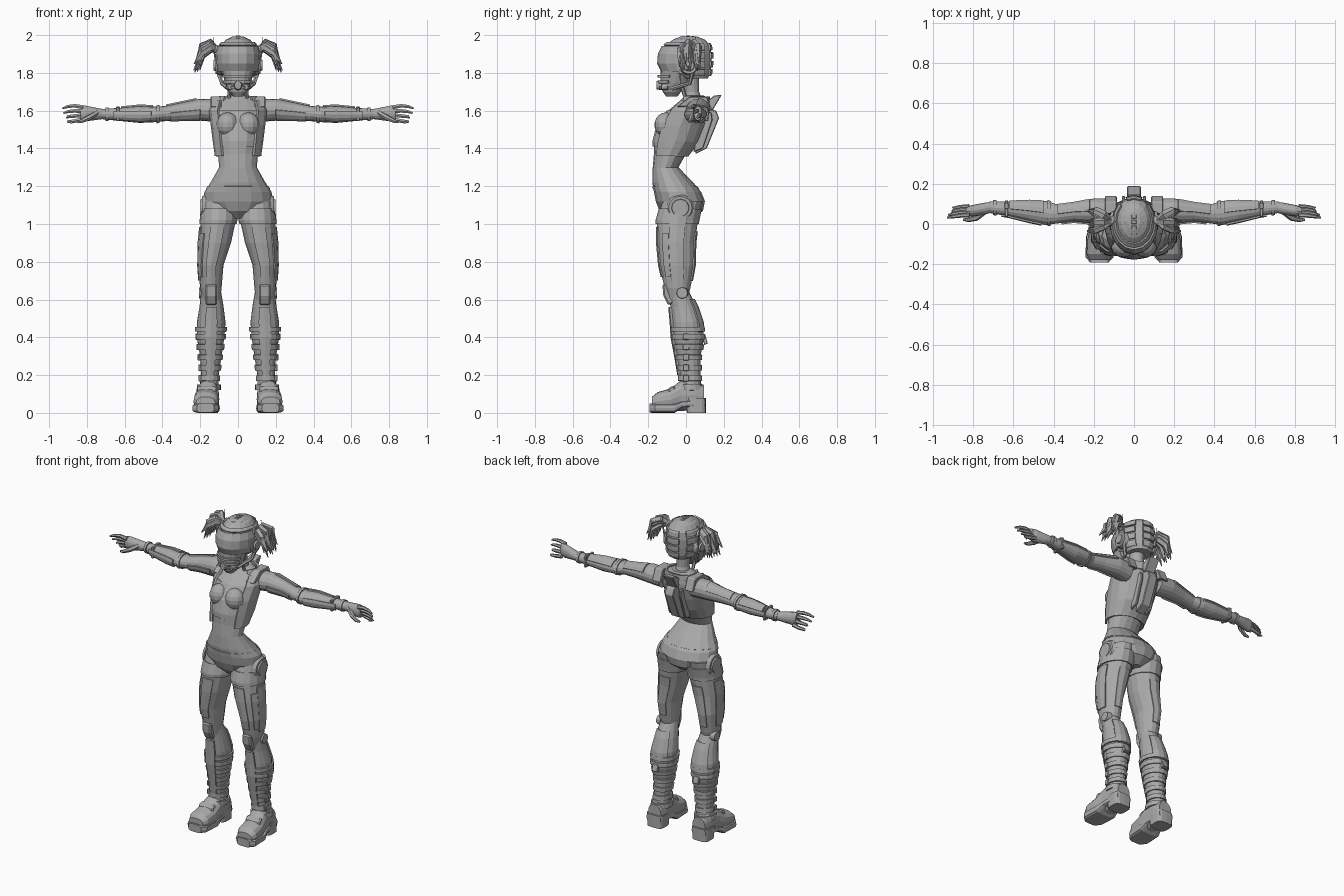
import bpy, bmesh, math, random
from mathutils import Vector, Matrix

random.seed(4)
cube = bpy.data.objects.get("Cube")
if cube:
    bpy.data.objects.remove(cube)

grey = bpy.data.materials.new("plain_grey")
grey.use_nodes = True
grey.diffuse_color = (0.4, 0.4, 0.4, 1)
grey.node_tree.nodes["Principled BSDF"].inputs["Base Color"].default_value = grey.diffuse_color
SIDES = 16


def finish(name, bm, mirror=False, thick=0, bevel=0):
    bmesh.ops.recalc_face_normals(bm, faces=bm.faces)
    mesh = bpy.data.meshes.new(name)
    bm.to_mesh(mesh)
    bm.free()
    mesh.materials.append(grey)
    obj = bpy.data.objects.new(name, mesh)
    bpy.context.collection.objects.link(obj)
    if thick:
        mod = obj.modifiers.new("thickness", 'SOLIDIFY')
        mod.thickness, mod.offset = thick, 0
    if bevel:
        obj.modifiers.new("bevel", 'BEVEL').width = bevel
    if mirror:
        obj.modifiers.new("mirror", 'MIRROR').use_mirror_merge = False
    return obj


def skin(bm, rings, closed=True, caps=True):
    for a, b in zip(rings, rings[1:]):
        n = len(a)
        for i in range(n if closed else n - 1):
            j = (i + 1) % n
            bm.faces.new((a[i], a[j], b[j], b[i]))
    if caps:
        bm.faces.new(rings[0])
        bm.faces.new(rings[-1])


def loft(name, secs, axis='Z', mirror=False, arc=None, grow=0, thick=0, power=1, caps=True):
    """Sections are (position, centre a, centre b, radius a, radius b)."""
    bm, rings = bmesh.new(), []
    steps = range(arc[0], arc[1] + 1) if arc else range(SIDES)
    for t, ca, cb, ra, rb in secs:
        ring = []
        for i in steps:
            c, s = math.cos(math.tau * i / SIDES), math.sin(math.tau * i / SIDES)
            a = ca + (ra + grow) * math.copysign(abs(c) ** power, c)
            b = cb + (rb + grow) * math.copysign(abs(s) ** power, s)
            ring.append(bm.verts.new({'X': (t, a, b), 'Y': (a, t, b), 'Z': (a, b, t)}[axis]))
        rings.append(ring)
    skin(bm, rings, not arc, caps and not arc)
    return finish(name, bm, mirror, thick)


def panel(name, secs, lo, hi, arc=None, grow=0.006, axis='Z', mirror=False, thick=0.01):
    """Raised plate or band that follows part of a lofted body."""
    def at(t):
        for a, b in zip(secs, secs[1:]):
            if a[0] <= t <= b[0]:
                f = (t - a[0]) / (b[0] - a[0])
                return tuple(p + (q - p) * f for p, q in zip(a, b))
    cut = [at(lo)] + [s for s in secs if lo < s[0] < hi] + [at(hi)]
    return loft(name, cut, axis, mirror, arc, grow, thick, caps=False)


def tube(bm, pts, radii, n=6):
    pts, rings = [Vector(p) for p in pts], []
    for i, p in enumerate(pts):
        d = pts[min(i + 1, len(pts) - 1)] - pts[max(i - 1, 0)]
        q = d.to_track_quat('Z', 'Y')
        rings.append([bm.verts.new(p + q @ Vector((math.cos(math.tau * k / n), math.sin(math.tau * k / n), 0)) * radii[i])
                      for k in range(n)])
    skin(bm, rings)


def prism(name, profile, x0, x1, mirror=False, bevel=0.004):
    bm = bmesh.new()
    skin(bm, [[bm.verts.new((x, y, z)) for y, z in profile] for x in (x0, x1)])
    return finish(name, bm, mirror, bevel=bevel)


def box(name, loc, size, tilt=0, mirror=False):
    bm = bmesh.new()
    bmesh.ops.create_cube(bm, size=1, matrix=Matrix.Translation(loc) @ Matrix.Rotation(tilt, 4, 'X') @ Matrix.Diagonal((*size, 1)))
    return finish(name, bm, mirror, bevel=0.003)


def disc(name, loc, radius, depth):
    bm = bmesh.new()
    bmesh.ops.create_cone(bm, cap_ends=True, segments=20, radius1=radius, radius2=radius * 0.85, depth=depth,
                          matrix=Matrix.Translation(loc) @ Matrix.Rotation(math.pi / 2, 4, 'Y'))
    return finish(name, bm, True)


# Torso, crop top and vest
torso = [(1.03, 0, -.03, .05, .07), (1.07, 0, -.025, .14, .115), (1.12, 0, -.03, .185, .13), (1.17, 0, -.045, .178, .125),
         (1.22, 0, -.07, .145, .108), (1.3, 0, -.108, .1, .068), (1.37, 0, -.085, .105, .085), (1.44, 0, -.055, .115, .115),
         (1.52, 0, -.03, .125, .12), (1.6, 0, .005, .135, .1), (1.65, 0, .035, .12, .07), (1.68, 0, .045, .06, .05)]
loft("torso", torso)
panel("crop_top", torso, 1.41, 1.6, grow=.004, thick=.006)
panel("vest", torso, 1.36, 1.65, arc=(-2, 10), grow=.012, thick=.014)
panel("waist_band", torso, 1.185, 1.2, grow=.001, thick=.004)
bm = bmesh.new()
bmesh.ops.create_uvsphere(bm, u_segments=14, v_segments=9, radius=.06,
                          matrix=Matrix.Translation((.055, -.107, 1.525)) @ Matrix.Diagonal((1, 1, 1.1, 1)))
finish("chest", bm, True)
prism("back_pack", [(.07, 1.62), (.16, 1.6), (.175, 1.56), (.11, 1.4), (.05, 1.37)], -.03, .03)
prism("back_rail", [(.07, 1.6), (.135, 1.59), (.14, 1.55), (.09, 1.4), (.04, 1.38)], .045, .06, True)
prism("collar_flap", [(.08, 1.63), (.15, 1.68), (.19, 1.685), (.14, 1.6)], -.035, .035)
loft("collar", [(1.62, 0, .04, .12, .085), (1.675, 0, .045, .095, .075)], arc=(-2, 10), thick=.012)
prism("shoulder_strap", [(-.05, 1.62), (.02, 1.675), (.11, 1.675), (.14, 1.6), (.03, 1.62)], .085, .145, True)

# Neck with side cables
loft("neck", [(1.64, 0, .04, .052, .05), (1.7, 0, .03, .038, .04), (1.79, 0, .02, .045, .05)])
bm = bmesh.new()
tube(bm, [(.045, 0, 1.66), (.048, -.02, 1.72), (.07, -.03, 1.79)], [.01] * 3)
finish("neck_cable", bm, True)

# Helmet, visor and mask
head = [(1.77, 0, .04, .07, .075), (1.8, 0, .01, .092, .12), (1.85, 0, 0, .1, .135), (1.9, 0, .002, .102, .133),
        (1.945, 0, .01, .09, .118), (1.975, 0, .015, .066, .086), (1.992, 0, .015, .03, .045)]
loft("helmet", head)
panel("visor", head, 1.81, 1.94, arc=(8, 16), grow=.012, thick=.012)
panel("brow_band", head, 1.945, 1.96, arc=(8, 16), grow=.008)
for lo in (1.785, 1.83, 1.875, 1.92):
    for start in (0, 3, 6):
        panel("helmet_plate", head, lo, lo + .034, arc=(start, start + 2), grow=.005)
for y in range(-2, 4):
    for side in (-1, 0, 1):
        box("crest_plate", (side * .034, .01 + y * .026, 1.987 - abs(side) * .012 - y * y * .003),
            (.026, .02, .022), -y * .14)
mask = [(1.675, 0, -.075, .025, .03), (1.7, 0, -.075, .048, .048), (1.75, 0, -.06, .068, .075), (1.81, 0, -.045, .085, .09)]
loft("face_mask", mask, power=.85)
for z in (1.715, 1.745, 1.775):
    panel("mask_slat", mask, z, z + .014, arc=(9, 15), grow=.01)
loft("mask_filter", [(-.155, .0, 1.735, .018, .022), (-.11, 0, 1.735, .028, .03)], 'Y')
loft("cheek_filter", [(-.13, .042, 1.725, .012, .013), (-.09, .042, 1.73, .02, .022)], 'Y', True)
disc("ear_pad", (.105, .015, 1.84), .052, .03)
disc("ear_cap", (.122, .015, 1.84), .032, .016)
bm = bmesh.new()
tube(bm, [(.115, .05, 1.85), (.13, .05, 1.93), (.128, .05, 1.99)], [.006, .004, .002])
tube(bm, [(.11, .04, 1.82), (.085, .02, 1.745), (.05, -.08, 1.715)], [.011] * 3)
finish("ear_cable", bm, True)

# Pigtails made of tapering locks
loft("hair_tie", [(.085, .015, 1.915, .025, .025), (.13, .015, 1.93, .022, .022)], 'X', True)
bm = bmesh.new()
for k in range(22):
    y, z, reach = random.uniform(-.05, .06), random.uniform(-.03, .035), random.uniform(.2, .235)
    tube(bm, [(.115, .015, 1.93), (.15, .015 + y * .6, 1.94 + z * .7), (.19, .015 + y, 1.915 + z),
              (reach, .015 + y * 1.1, random.uniform(1.8, 1.86))], [.014, .02, .018, .002], 5)
finish("pigtail", bm, True)

# Arms with raised plates
arm = [(.11, .06, 1.6, .065, .06), (.2, .065, 1.605, .062, .058), (.3, .06, 1.595, .047, .047), (.38, .05, 1.585, .047, .04),
       (.44, .055, 1.58, .06, .041), (.52, .065, 1.58, .053, .045), (.62, .075, 1.58, .038, .035), (.72, .083, 1.582, .028, .027)]
loft("arm", arm, 'X', True)
for lo, hi, start, end in ((.22, .38, 1, 4), (.2, .36, 8, 11), (.45, .62, 1, 4), (.46, .66, 7, 10)):
    panel("arm_plate", arm, lo, hi, (start, end), .004, 'X', True, .008)
for lo in (.415, .685):
    panel("arm_band", arm, lo, lo + .016, None, .003, 'X', True, .008)
box("wrist_device", (.635, .09, 1.612), (.02, .03, .02), mirror=True)
box("wrist_strap", (.635, .077, 1.58), (.016, .082, .072), mirror=True)

# Hands
loft("palm", [(.71, .083, 1.582, .027, .026), (.75, .075, 1.583, .03, .032), (.81, .065, 1.585, .028, .042),
              (.835, .062, 1.587, .02, .038)], 'X', True)
bm = bmesh.new()
for k in range(4):
    y, z, tip = .045 + .014 * k, 1.618 - .021 * k, .93 - .006 * k * k
    tube(bm, [(.82, y, z), (.865, y - .003, z + .008 - .006 * k), (.9, y - .008, z + .004 - .006 * k),
              (tip, y - .014, z - .006 - .004 * k)], [.012, .011, .009, .005])
tube(bm, [(.745, .06, 1.59), (.785, .03, 1.565), (.825, .02, 1.545), (.85, .022, 1.54)], [.014, .015, .011, .006])
finish("fingers", bm, True)

# Thighs, hip joints and plates
thigh = [(.6, .14, -.045, .046, .052), (.66, .144, -.045, .057, .068), (.78, .143, -.048, .066, .093), (.9, .122, -.052, .085, .1),
         (1.02, .103, -.045, .092, .108), (1.12, .1, -.02, .085, .105)]
loft("thigh", thigh, mirror=True)
panel("shorts_hem", thigh, 1.0, 1.08, mirror=True, grow=.003)
for lo, hi, start, end in ((.7, .985, -1, 1), (.72, .985, 11, 13), (.7, .96, 3, 5), (.72, .95, 14, 15)):
    panel("thigh_plate", thigh, lo, hi, (start, end), .003, mirror=True, thick=.008)
disc("hip_disc", (.186, -.03, 1.085), .052, .025)
disc("hip_ring", (.18, -.03, 1.085), .072, .02)
disc("knee_disc", (.192, -.02, .635), .033, .03)
prism("knee_pad", [(-.095, .57), (-.12, .62), (-.125, .68), (-.08, .68), (-.06, .58)], .112, .172, True, .008)

# Calves with boot straps and guards
calf = [(.08, .157, .025, .055, .06), (.2, .149, .021, .047, .055), (.3, .144, .013, .057, .064), (.4, .145, .013, .073, .083),
        (.48, .142, .005, .076, .08), (.56, .14, -.012, .064, .07), (.65, .143, -.04, .052, .052)]
loft("calf", calf, mirror=True)
for z in (.17, .225, .28, .335, .39):
    panel("boot_strap", calf, z, z + .028, mirror=True, grow=.003)
    box("strap_buckle", (.202 + max(0, z - .25) * .11, 0, z + .014), (.016, .03, .034), mirror=True)
panel("boot_cuff", calf, .43, .455, mirror=True, grow=.005)
panel("shin_guard", calf, .2, .56, (11, 13), .006, mirror=True, thick=.012)
panel("calf_guard", calf, .44, .6, (2, 6), .004, mirror=True)
box("calf_clip", (.145, .1, .385), (.04, .02, .045), .3, True)

# Platform boots
loft("boot_upper", [(-.18, .172, .055, .05, .03), (-.15, .17, .06, .066, .05), (-.08, .166, .07, .067, .06),
                    (-.03, .16, .09, .06, .08), (.05, .157, .095, .055, .08), (.095, .157, .085, .045, .06)], 'Y', True, power=.85)
loft("sole", [(-.192, .172, .026, .045, .025), (-.165, .172, .025, .07, .025), (-.06, .167, .025, .071, .025),
              (-.02, .163, .045, .062, .018), (.1, .16, .055, .05, .02)], 'Y', True, power=.5)
loft("heel", [(0, .16, .055, .055, .05), (.08, .16, .05, .058, .055)], mirror=True, power=.5)
prism("toe_strap", [(-.1, .1), (-.09, .135), (-.06, .145), (-.05, .1)], .115, .215, True, .008)
panel("ankle_cuff", calf, .12, .15, mirror=True, grow=.008)
